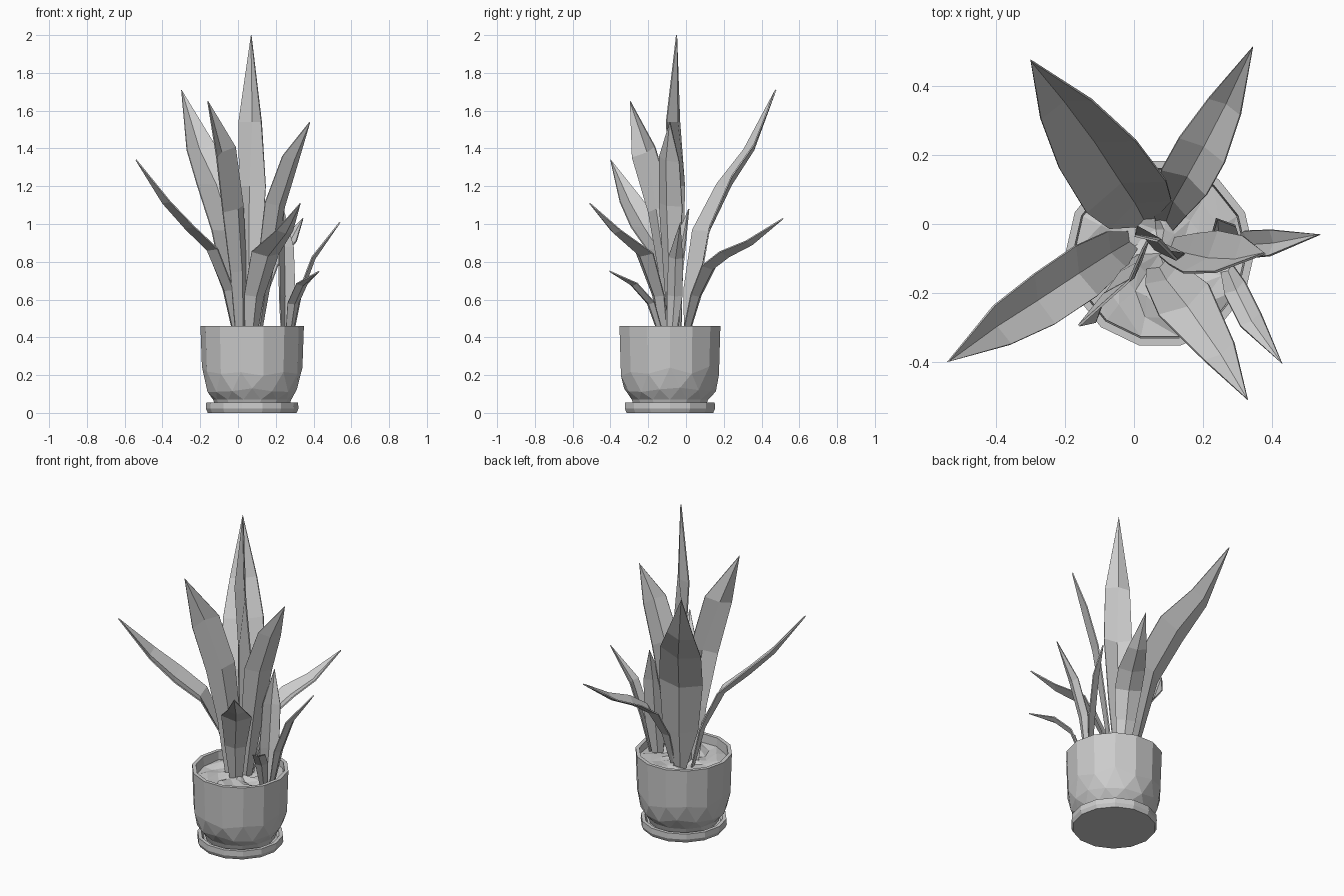
import bpy, bmesh, math, random
from mathutils import Vector

if "Cube" in bpy.data.objects:
    bpy.data.objects.remove(bpy.data.objects["Cube"])

random.seed(4)
CX, CY = 0.075, -0.085      # pot axis
SIDES = 14


def make_object(name, bm):
    bmesh.ops.recalc_face_normals(bm, faces=bm.faces)
    mesh = bpy.data.meshes.new(name)
    bm.to_mesh(mesh)
    bm.free()
    ob = bpy.data.objects.new(name, mesh)
    bpy.context.collection.objects.link(ob)
    return ob


def turned(name, profile):
    """Faceted turned form; profile = (radius, z, half-step twists, jitter)."""
    bm = bmesh.new()
    rings = []
    for r, z, twist, jit in profile:
        ring = []
        for i in range(SIDES):
            a = 2 * math.pi * (i + twist * 0.5) / SIDES
            dz = random.uniform(-jit, jit)
            ring.append(bm.verts.new((CX + r * math.cos(a), CY + r * math.sin(a), z + dz)))
        rings.append(ring)
    for k in range(len(rings) - 1):
        lo, hi = rings[k], rings[k + 1]
        for i in range(SIDES):
            j = (i + 1) % SIDES
            if profile[k][2] == profile[k + 1][2]:
                bm.faces.new((lo[i], lo[j], hi[j], hi[i]))
            else:
                bm.faces.new((lo[i], lo[j], hi[i]))
                bm.faces.new((lo[j], hi[j], hi[i]))
    bm.faces.new(rings[0])
    bm.faces.new(rings[-1])
    return make_object(name, bm)


# saucer, then pot with wall thickness
turned("saucer", [(0.235, 0.0, 0, 0), (0.245, 0.022, 0, 0), (0.243, 0.055, 0, 0),
                  (0.222, 0.055, 0, 0), (0.21, 0.035, 0, 0)])
turned("pot", [(0.195, 0.036, 0, 0), (0.207, 0.07, 0, 0), (0.243, 0.125, 1, 0.015),
               (0.266, 0.22, 2, 0.025), (0.274, 0.46, 2, 0),
               (0.252, 0.46, 2, 0), (0.247, 0.37, 2, 0)])

# lumpy soil
bm = bmesh.new()
centre = bm.verts.new((CX, CY, 0.425))
prev = None
for r in (0.07, 0.13, 0.19, 0.248):
    ring = []
    for i in range(SIDES):
        a = 2 * math.pi * i / SIDES + random.uniform(-0.1, 0.1) * (r < 0.24)
        z = 0.412 + random.uniform(-0.014, 0.014)
        ring.append(bm.verts.new((CX + r * math.cos(a), CY + r * math.sin(a), z)))
    for i in range(SIDES):
        j = (i + 1) % SIDES
        if prev is None:
            bm.faces.new((centre, ring[i], ring[j]))
        else:
            bm.faces.new((prev[i], ring[i], ring[j]))
            bm.faces.new((prev[i], ring[j], prev[j]))
    prev = ring
make_object("soil", bm)


def leaf(name, angle, path, tip, roll=0.0):
    """V-folded blade: path = (x, y, z, half width); angle and roll aim its width."""
    bm = bmesh.new()
    a = math.radians(angle)
    side = Vector((math.cos(a), math.sin(a), roll))
    pts = [Vector(p[:3]) for p in path] + [Vector(tip)]
    rows = []
    for i, p in enumerate(path):
        tangent = (pts[i + 1] - pts[max(i - 1, 0)]).normalized()
        s = (side - tangent * side.dot(tangent)).normalized()
        n = tangent.cross(s)
        if n.z > 0:
            n = -n
        w = p[3]
        rows.append([bm.verts.new(pts[i] + s * w * k + n * w * d)
                     for k, d in ((-1, -0.18), (0, 0.2), (1, -0.18))])
    for lo, hi in zip(rows, rows[1:]):
        for k in (0, 1):
            bm.faces.new((lo[k], lo[k + 1], hi[k + 1], hi[k]))
    end = bm.verts.new(tip)
    for k in (0, 1):
        bm.faces.new((rows[-1][k], rows[-1][k + 1], end))
    ob = make_object(name, bm)
    mod = ob.modifiers.new("thickness", 'SOLIDIFY')
    mod.thickness = 0.007
    mod.offset = 0


# main rosette
leaf("leaf_centre", -30, [(0.06, -0.05, 0.4, 0.03), (0.065, -0.055, 0.8, 0.06),
     (0.07, -0.06, 1.2, 0.08), (0.07, -0.058, 1.54, 0.07)], (0.07, -0.05, 2.0))
leaf("leaf_back_left", 28, [(0.03, 0.01, 0.4, 0.03), (0.01, 0.045, 0.65, 0.1),
     (-0.03, 0.1, 0.97, 0.125), (-0.11, 0.22, 1.22, 0.12),
     (-0.2, 0.345, 1.4, 0.08)], (-0.3, 0.475, 1.71), 0.4)
leaf("leaf_back_right", -30, [(0.09, 0.0, 0.4, 0.03), (0.11, 0.06, 0.62, 0.055),
     (0.15, 0.13, 0.77, 0.075), (0.2, 0.22, 0.84, 0.075),
     (0.265, 0.345, 0.9, 0.052)], (0.345, 0.515, 1.03))
leaf("leaf_left", 125, [(-0.01, -0.05, 0.4, 0.03), (-0.06, -0.08, 0.65, 0.06),
     (-0.15, -0.14, 0.87, 0.08), (-0.27, -0.22, 0.99, 0.08),
     (-0.39, -0.295, 1.12, 0.062)], (-0.54, -0.4, 1.34), 0.4)
leaf("leaf_front_left", 50, [(0.02, -0.08, 0.4, 0.04), (0.01, -0.1, 0.75, 0.065),
     (-0.015, -0.145, 1.08, 0.085), (-0.075, -0.215, 1.38, 0.083)], (-0.16, -0.295, 1.65))
leaf("leaf_right", 48, [(0.1, -0.07, 0.4, 0.035), (0.15, -0.08, 0.75, 0.06),
     (0.205, -0.09, 1.1, 0.08), (0.285, -0.095, 1.34, 0.068)], (0.38, -0.085, 1.54))
leaf("leaf_front_right", 30, [(0.07, -0.12, 0.4, 0.035), (0.09, -0.155, 0.62, 0.06),
     (0.15, -0.23, 0.84, 0.085), (0.25, -0.375, 0.96, 0.05)], (0.33, -0.51, 1.11))

# small side shoot
leaf("shoot_upright", 40, [(0.25, -0.08, 0.4, 0.03), (0.255, -0.06, 0.62, 0.055),
     (0.25, -0.03, 0.88, 0.05)], (0.24, 0.015, 1.08))
leaf("shoot_right", 85, [(0.285, -0.075, 0.4, 0.02), (0.325, -0.06, 0.62, 0.04),
     (0.4, -0.055, 0.82, 0.038)], (0.54, -0.03, 1.01))
leaf("shoot_front", 35, [(0.27, -0.13, 0.4, 0.02), (0.295, -0.19, 0.58, 0.035),
     (0.34, -0.28, 0.68, 0.035)], (0.43, -0.405, 0.75))
